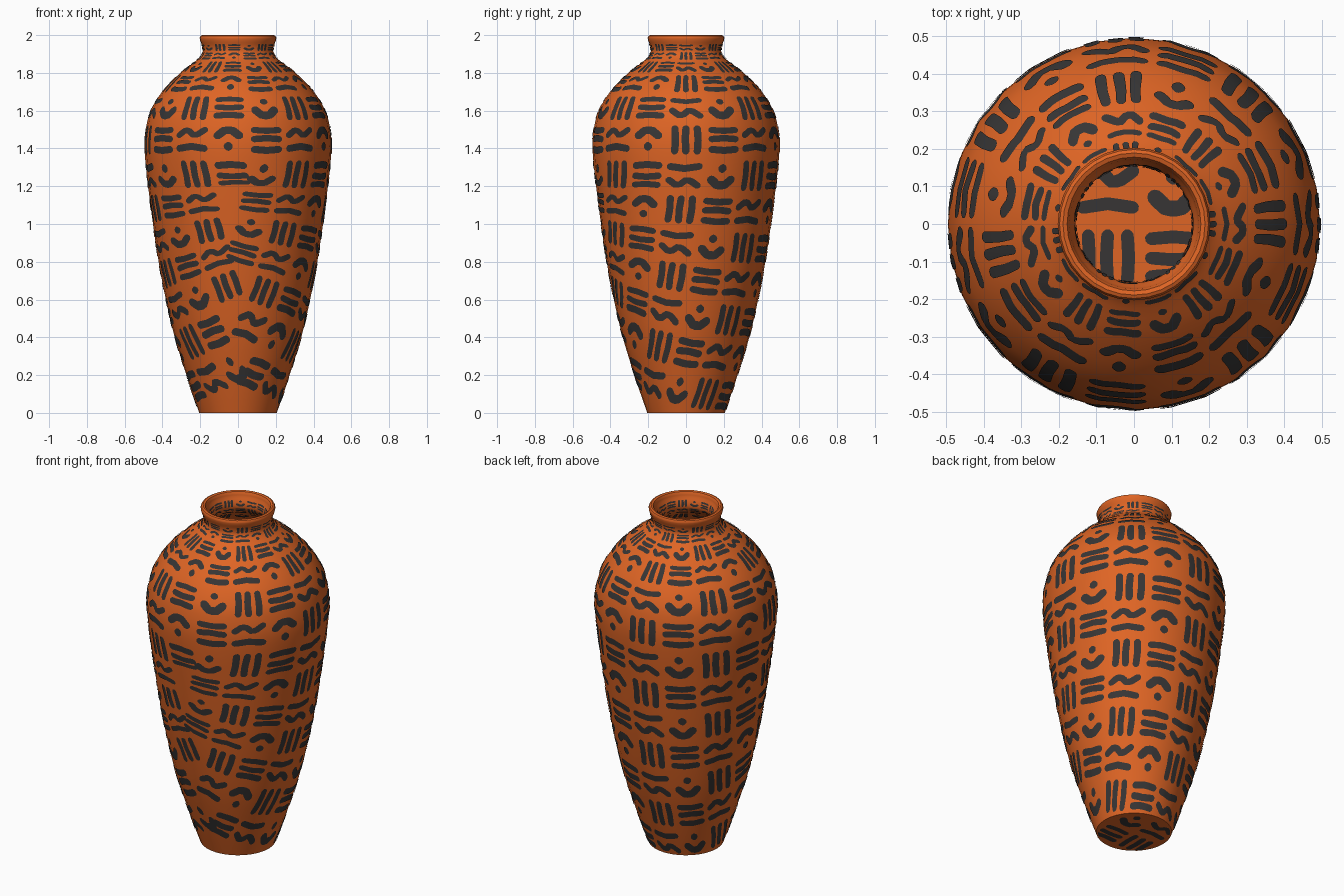
import bpy, bmesh, math
from mathutils import Vector

if "Cube" in bpy.data.objects:
    bpy.data.objects.remove(bpy.data.objects["Cube"])

SIDES = 32          # facets around the vase
COLS = 15           # glyph columns around
R_MAX = 0.495
WALL = 0.03
FLOOR = 0.03


def material(name, rgb):
    m = bpy.data.materials.new(name)
    m.diffuse_color = (*rgb, 1)
    m.use_nodes = True
    m.node_tree.nodes["Principled BSDF"].inputs["Base Color"].default_value = m.diffuse_color
    return m


clay = material("terracotta_orange", (0.74, 0.13, 0.018))
ink = material("charcoal_paint", (0.038, 0.036, 0.036))

# outer profile control points (z, radius)
CTRL = [(0, .205), (.1, .24), (.2, .273), (.4, .335), (.6, .382), (.8, .42),
        (1.0, .45), (1.2, .476), (1.35, .492), (1.44, .495), (1.52, .485),
        (1.6, .462), (1.7, .402), (1.8, .305), (1.86, .227), (1.885, .2),
        (1.91, .187), (1.94, .189), (1.97, .2), (1.985, .203)]


def lerp_table(t, x):
    x = min(max(x, t[0][0]), t[-1][0])
    for (x0, y0), (x1, y1) in zip(t, t[1:]):
        if x <= x1:
            return y0 + (y1 - y0) * (x - x0) / (x1 - x0)
    return t[-1][1]


def smooth_profile(c, steps=3):
    def slope(i):
        a, b = c[max(i - 1, 0)], c[min(i + 1, len(c) - 1)]
        return (b[1] - a[1]) / (b[0] - a[0])
    out = []
    for i in range(len(c) - 1):
        (z0, r0), (z1, r1) = c[i], c[i + 1]
        h = z1 - z0
        for s in range(steps):
            t = s / steps
            r = ((2*t**3 - 3*t*t + 1) * r0 + (t**3 - 2*t*t + t) * h * slope(i)
                 + (3*t*t - 2*t**3) * r1 + (t**3 - t*t) * h * slope(i + 1))
            out.append((z0 + h * t, r))
    return out + [c[-1]]


PROFILE = smooth_profile(CTRL)


def radius(z):
    return lerp_table(PROFILE, z)


def make_object(name, bm, mat):
    me = bpy.data.meshes.new(name)
    bm.to_mesh(me)
    bm.free()
    ob = bpy.data.objects.new(name, me)
    bpy.context.collection.objects.link(ob)
    me.materials.append(mat)
    bpy.ops.object.select_all(action='DESELECT')
    ob.select_set(True)
    bpy.context.view_layer.objects.active = ob
    bpy.ops.object.shade_smooth_by_angle(angle=math.radians(40))
    return ob


# vase body: outer wall, rounded lip, inner wall, floor
inner = [(FLOOR, radius(FLOOR) - WALL)] + [(z, r - WALL) for z, r in PROFILE if z > FLOOR + .01]
lip = [(1.996, .198), (2.0, .189), (1.996, .178)]
bm = bmesh.new()
rings = []
for z, r in PROFILE + lip + inner[::-1]:
    rings.append([bm.verts.new((r * math.cos(2 * math.pi * i / SIDES),
                                r * math.sin(2 * math.pi * i / SIDES), z)) for i in range(SIDES)])
for a, b in zip(rings, rings[1:]):
    for i in range(SIDES):
        j = (i + 1) % SIDES
        bm.faces.new((a[i], a[j], b[j], b[i]))
bm.faces.new(rings[0][::-1])
bm.faces.new(rings[-1])
make_object("vase_body", bm, clay)

# glyph strokes in a unit cell: (polyline, half thickness)
H = .095
GLYPHS = [
    [([(x, -.36), (x + d, 0), (x, .36)], H) for x, d in ((-.29, .02), (0, -.02), (.29, .02))],
    [([(-.36, y), (0, y + d), (.36, y)], H) for y, d in ((-.28, .03), (0, -.03), (.28, .03))],
    [([(-.4, .1), (-.2, .26), (-.08, .26), (.06, .12), (.18, .14), (.4, .3)], H),
     ([(-.4, -.26), (0, -.2), (.4, -.26)], H)],
    [([(-.3, .08), (-.1, .27), (.1, .27), (.3, .08)], .12),
     ([(-.04, -.2), (.04, -.2)], .12)],
]


def add_stroke(bm, pts, half, place, flip=False):
    """Round-ended strip along a polyline, each point put on the surface by place()."""
    pts = [Vector(p) for p in pts]
    pts[0] = pts[0] - (pts[1] - pts[0]).normalized() * half * .6
    pts[-1] = pts[-1] + (pts[-1] - pts[-2]).normalized() * half * .6
    cum = [0]
    for a, b in zip(pts, pts[1:]):
        cum.append(cum[-1] + (b - a).length)
    total = cum[-1]
    xs, ys = list(zip(cum, [p.x for p in pts])), list(zip(cum, [p.y for p in pts]))

    def at(d):
        return Vector((lerp_table(xs, d), lerp_table(ys, d)))
    n = max(3, int(total / .09))
    ds = [0, half * .25] + [half * .7 + (total - 1.4 * half) * i / n for i in range(n + 1)]
    ds += [total - half * .25, total]
    rows = []
    for d in ds:
        e = min(d, total - d, half)
        w = max(math.sqrt(max(half**2 - (half - e)**2, 0)), half * .3)
        t = (at(d + .06) - at(d - .06)).normalized()
        side = Vector((t.y, -t.x)) * w
        rows.append([bm.verts.new(place(*(at(d) + side * k))) for k in (-1, 0, 1)])
    for a, b in zip(rows, rows[1:]):
        for i in (0, 1):
            f = (a[i], a[i + 1], b[i + 1], b[i])
            bm.faces.new(f[::-1] if flip else f)


def add_glyph(bm, kind, mirrored, place, flip=False):
    for pts, half in GLYPHS[kind]:
        add_stroke(bm, [(x, -y if mirrored else y) for x, y in pts], half, place, flip)


ROWS = list(enumerate((1.45, 1.62, 1.75, 1.835, 1.89, 1.935, 1.98)))


def chart(u, v):
    """Pattern column/row to (angle from the back, height): a fan below, rings above."""
    phi = math.radians(u * 360 / COLS - 90)
    if v > 0:
        return phi, lerp_table(ROWS, v)
    y = 1.45 + .195 * v
    bend = .25 * min(max((1.25 - y) / .8, 0), 1)
    z = y + bend * (phi * R_MAX)**2 / 2
    if z < 1.44:
        phi *= (R_MAX / radius(z)) ** .6
    return phi, z


def on_wall(u, v, inside):
    phi, z = chart(u, v)
    z = min(max(z, FLOOR + .01 if inside else .003), 1.983)
    slope = (radius(z + .006) - radius(z - .006)) / .012
    n = Vector((1, -slope)).normalized() * (-.003 if inside else .003)
    r = radius(z) - (WALL if inside else 0)
    th = phi + math.pi / 2
    seg = 2 * math.pi / SIDES
    r = r * math.cos(seg / 2) / math.cos(th % seg - seg / 2) + n.x
    return r * math.cos(th), r * math.sin(th), z + n.y


# painted marks on the outer and inner wall
for name, inside in (("painted_marks_outside", False), ("painted_marks_inside", True)):
    bm = bmesh.new()
    for row in range(-10, 6):
        for col in range(-3, 12):
            phi, z = chart(col, row)
            if z < .05 or abs(phi) > math.radians(178):
                continue
            kind = (col + 2 * (row % 2)) % 4
            add_glyph(bm, kind, col % 4 < 2,
                      lambda x, y: on_wall(col + x, row + y, inside), inside)
    make_object(name, bm, ink)


# painted marks on the inner floor and the underside
def flat_marks(name, z, limit, cx, cy, flip):
    def disc(x, y):
        k = min(1, limit / max(math.hypot(x, y), 1e-6))
        return x * k, y * k, z
    bm = bmesh.new()
    for i in (-1, 0, 1):
        for j in (-1, 0, 1):
            x0, y0 = cx + i * .175, cy + j * .18
            if math.hypot(x0, y0) > limit * .95:
                continue
            kind = (i % 2) + 2 * (j % 2)
            add_glyph(bm, kind, kind == 3 and i > 0,
                      lambda x, y: disc(x0 + x * .18, y0 + y * .18), flip)
    make_object(name, bm, ink)


flat_marks("painted_marks_floor", FLOOR + .003, .18, -.07, -.09, False)
flat_marks("painted_marks_underside", -.002, .195, -.09, -.09, True)
